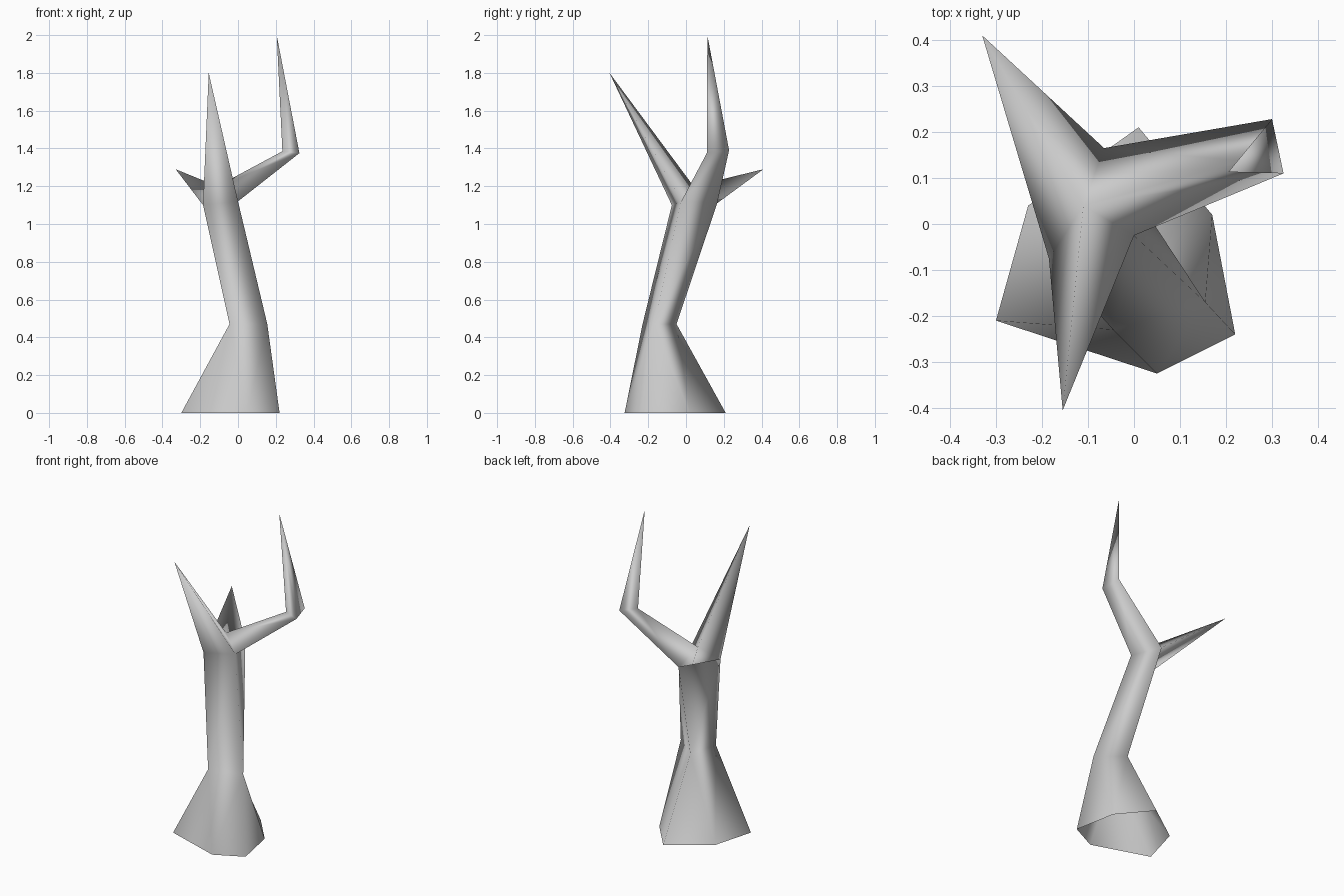
import bpy
import bmesh

cube = bpy.data.objects.get("Cube")
if cube:
    bpy.data.objects.remove(cube)

bark = bpy.data.materials.new("grey_bark")
bark.use_nodes = True
colour = (0.6, 0.6, 0.6, 1)
bark.diffuse_color = colour
bark.node_tree.nodes["Principled BSDF"].inputs["Base Color"].default_value = colour

bm = bmesh.new()


def ring(*points):
    return [bm.verts.new(p) for p in points]


def loft(lower, upper):
    """Skin two equal-length rings; repeated vertices give triangles."""
    for i in range(len(lower)):
        j = (i + 1) % len(lower)
        corners = [lower[i], lower[j], upper[j], upper[i]]
        bm.faces.new(list(dict.fromkeys(corners)))


def spike(base, tip):
    """Close a ring to a sharp point."""
    loft(base, [bm.verts.new(tip)] * len(base))


# Flared root, open underneath
root = ring((-0.30, -0.21, 0), (0.05, -0.325, 0), (0.22, -0.24, 0),
            (0.17, 0.02, 0), (0.01, 0.21, 0), (-0.23, 0.04, 0))

# Three-sided leaning trunk
waist = ring((-0.045, -0.23, 0.47), (0.155, -0.17, 0.47), (0.005, -0.05, 0.47))
loft(root, [v for v in waist for _ in range(2)])
neck = ring((-0.185, -0.075, 1.1), (0.0, -0.025, 1.12), (-0.065, 0.165, 1.11))
loft(waist, neck)

# Fork: each side of the neck and the crotch point start one branch
crotch = bm.verts.new((-0.11, 0.04, 1.2))
right_side, front_side, back_side = neck
front_base = [right_side, front_side, crotch]
elbow_base = [front_side, back_side, crotch]
back_base = [back_side, right_side, crotch]

# Straight branches
spike(front_base, (-0.155, -0.405, 1.8))
spike(back_base, (-0.33, 0.41, 1.29))

# Bent branch
elbow = ring((0.325, 0.11, 1.375), (0.30, 0.228, 1.39), (0.235, 0.137, 1.385))
loft(elbow_base, elbow)
spike(elbow, (0.205, 0.113, 2.0))

bmesh.ops.recalc_face_normals(bm, faces=bm.faces)
mesh = bpy.data.meshes.new("bare_tree")
bm.to_mesh(mesh)
bm.free()
mesh.materials.append(bark)
mesh.shade_smooth()

tree = bpy.data.objects.new("bare_tree", mesh)
bpy.context.collection.objects.link(tree)
